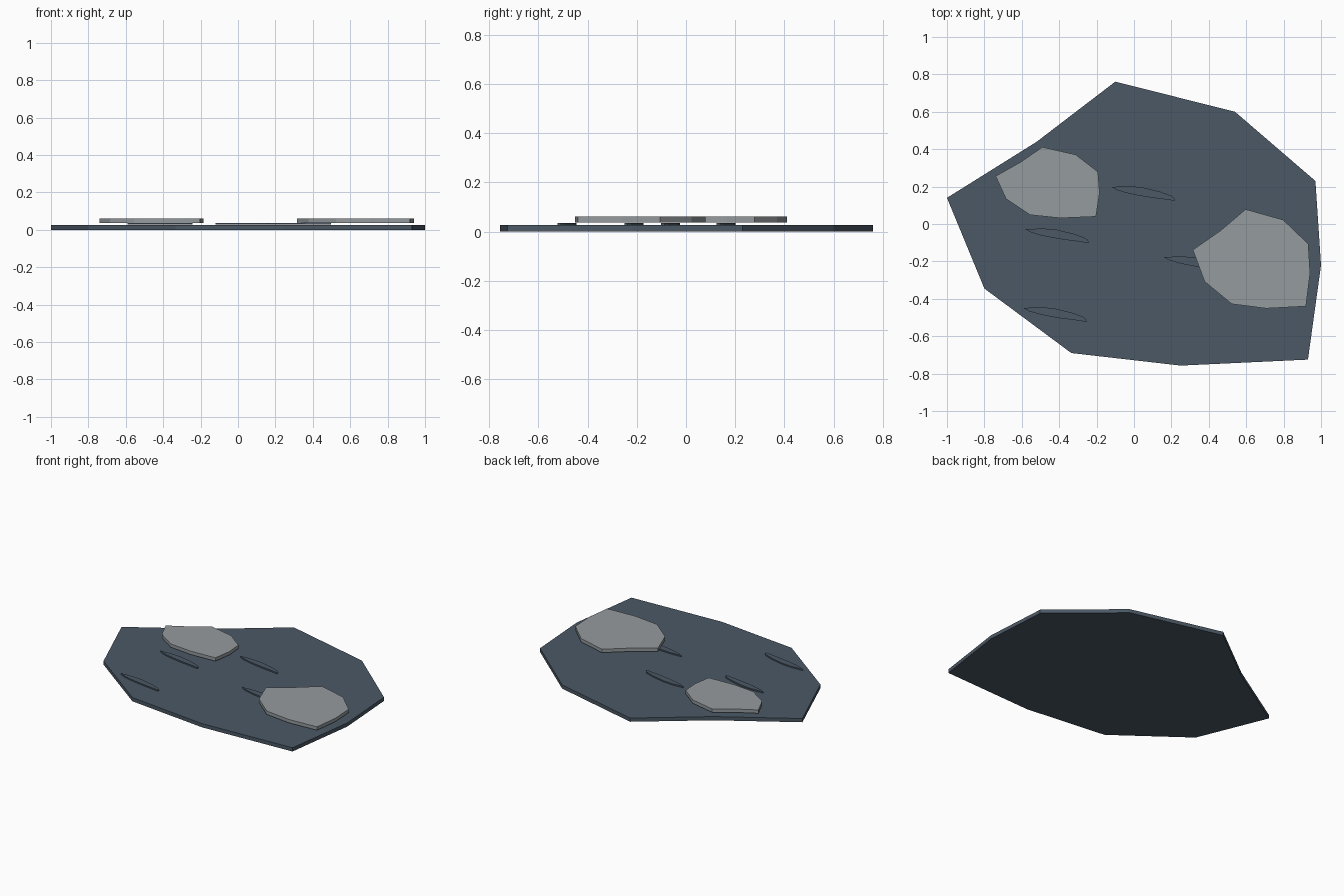
import bpy, bmesh

if "Cube" in bpy.data.objects:
    bpy.data.objects.remove(bpy.data.objects["Cube"])

# Irregular ten-sided outline shared by the base slab and both raised plates
OUTLINE = [(-1, .14), (-.8, -.345), (-.335, -.69), (.25, -.757), (.93, -.725),
           (1, -.22), (.97, .23), (.54, .6), (-.1, .761), (-.52, .44)]
# Thin curved sliver, measured from its left tip
SLIVER = [(0, 0), (.03, -.017), (.08, -.032), (.14, -.045), (.2, -.055), (.27, -.064),
          (.338, -.074), (.335, -.06), (.32, -.047), (.26, -.025), (.16, -.001), (.09, .004)]


def material(name, color):
    m = bpy.data.materials.new(name)
    m.diffuse_color = (*color, 1)
    m.use_nodes = True
    m.node_tree.nodes["Principled BSDF"].inputs["Base Color"].default_value = m.diffuse_color
    return m


def slab(name, shape, centre, scale, z0, z1, mat):
    """Flat extruded polygon from z0 to z1."""
    bm = bmesh.new()
    verts = [bm.verts.new((centre[0] + x * scale[0], centre[1] + y * scale[1], z0))
             for x, y in shape]
    face = bm.faces.new(verts)
    top = bmesh.ops.extrude_face_region(bm, geom=[face])
    moved = [v for v in top["geom"] if isinstance(v, bmesh.types.BMVert)]
    bmesh.ops.translate(bm, verts=moved, vec=(0, 0, z1 - z0))
    bmesh.ops.recalc_face_normals(bm, faces=bm.faces)
    mesh = bpy.data.meshes.new(name)
    bm.to_mesh(mesh)
    bm.free()
    mesh.materials.append(mat)
    ob = bpy.data.objects.new(name, mesh)
    bpy.context.collection.objects.link(ob)
    return ob


slate = material("slate", (.07, .098, .13))
stone = material("stone", (.3, .325, .34))

# Base slab
slab("base_slab", OUTLINE, (0, 0), (1, 1), 0, .026, slate)

# Raised plates hovering just above the base
slab("plate_left", OUTLINE, (-.462, .221), (.278, .25), .037, .061, stone)
slab("plate_right", OUTLINE, (.628, -.187), (.3135, .349), .037, .061, stone)

# Thin surface slivers
for i, tip in enumerate([(-.12, .198), (-.58, -.028), (-.592, -.449), (.16, -.177)]):
    slab(f"surface_sliver_{i + 1}", SLIVER, tip, (1, 1), .027, .036, slate)
